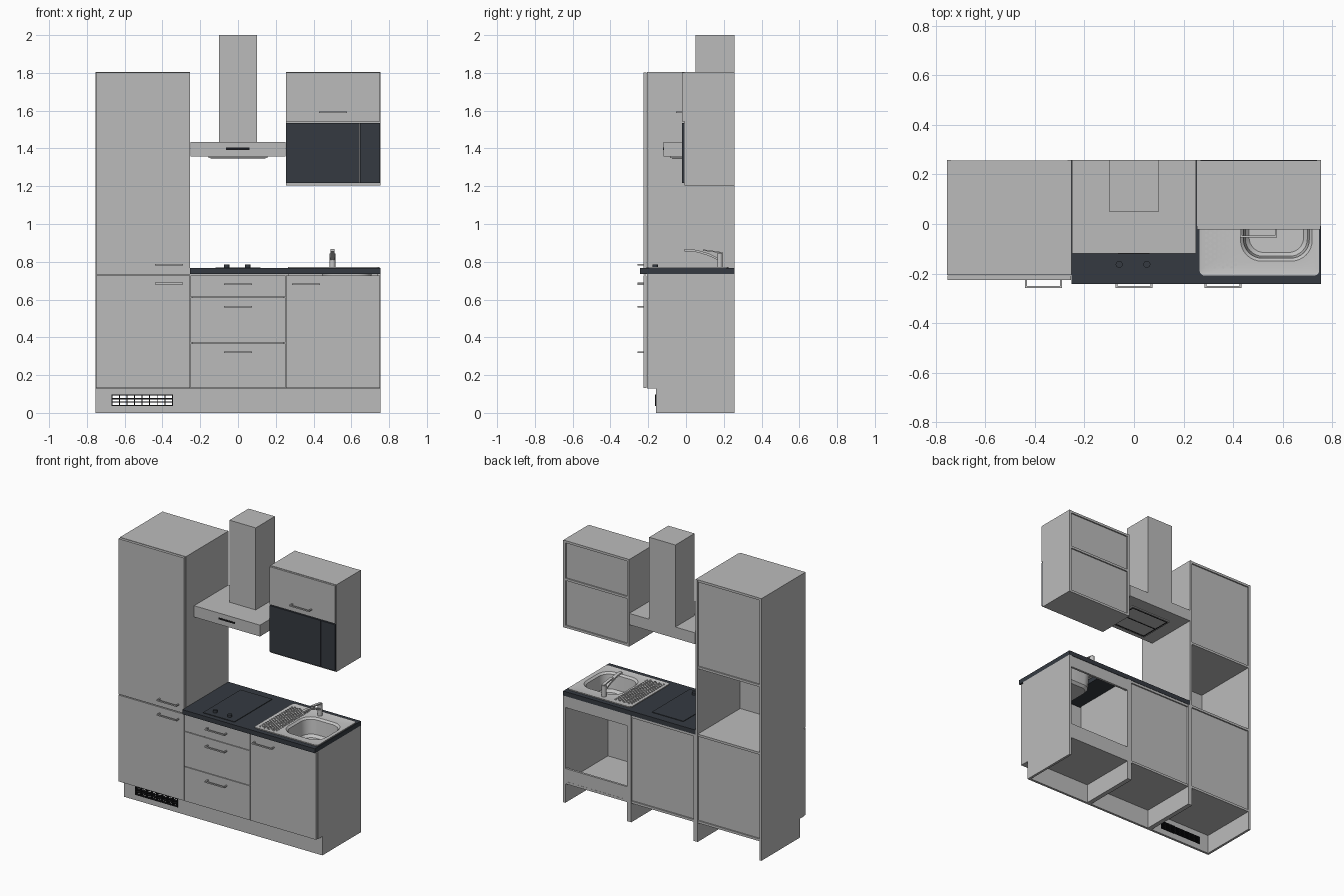
import bpy, bmesh, math
from mathutils import Matrix, Vector

cube = bpy.data.objects.get("Cube")
if cube:
    bpy.data.objects.remove(cube)


def material(name, r, g, b):
    m = bpy.data.materials.new(name)
    m.use_nodes = True
    m.diffuse_color = (r, g, b, 1)
    m.node_tree.nodes["Principled BSDF"].inputs["Base Color"].default_value = (r, g, b, 1)
    return m


GREY = material("cabinet grey", 0.5, 0.5, 0.5)
STEEL = material("steel", 0.56, 0.56, 0.56)
DARK = material("anthracite", 0.035, 0.042, 0.053)
BLACK = material("black", 0.008, 0.008, 0.009)


def finish(name, bm, mat, smooth=False):
    bmesh.ops.recalc_face_normals(bm, faces=bm.faces)
    mesh = bpy.data.meshes.new(name)
    bm.to_mesh(mesh)
    bm.free()
    mesh.materials.append(mat)
    ob = bpy.data.objects.new(name, mesh)
    bpy.context.collection.objects.link(ob)
    if smooth:
        bpy.ops.object.select_all(action="DESELECT")
        ob.select_set(True)
        bpy.context.view_layer.objects.active = ob
        bpy.ops.object.shade_smooth_by_angle(angle=math.radians(35))
    return ob


def boxes(name, mat, *parts):
    """One object made of boxes given as x0, x1, y0, y1, z0, z1."""
    bm = bmesh.new()
    for x0, x1, y0, y1, z0, z1 in parts:
        centre = Matrix.Translation(((x0 + x1) / 2, (y0 + y1) / 2, (z0 + z1) / 2))
        bmesh.ops.create_cube(bm, size=1, matrix=centre @ Matrix.Diagonal((x1 - x0, y1 - y0, z1 - z0, 1)))
    return finish(name, bm, mat)


def cylinders(name, mat, radius, z0, z1, centres, sides=24):
    bm = bmesh.new()
    for x, y in centres:
        bmesh.ops.create_cone(bm, cap_ends=True, segments=sides, radius1=radius, radius2=radius,
                              depth=z1 - z0, matrix=Matrix.Translation((x, y, (z0 + z1) / 2)))
    return finish(name, bm, mat, True)


def ribbon(name, mat, path, x, width, thick):
    """Flat bar following a path of (y, z) points."""
    bm = bmesh.new()
    pts = [(y, z + thick / 2) for y, z in path] + [(y, z - thick / 2) for y, z in reversed(path)]
    face = bm.faces.new([bm.verts.new((x - width / 2, y, z)) for y, z in pts])
    new = bmesh.ops.extrude_face_region(bm, geom=[face])["geom"]
    bmesh.ops.translate(bm, vec=(width, 0, 0), verts=[v for v in new if isinstance(v, bmesh.types.BMVert)])
    return finish(name, bm, mat, True)


W, T = 0.755, 0.016          # half width, board thickness
BACK, FRONT = 0.258, -0.206  # carcass depth
KICK, PLINTH, TOP = 0.13, -0.16, 0.735
SEAM = 0.253


def sides(x0, x1, z1):
    """Side boards with a toe-kick notch."""
    out = []
    for a in (x0, x1 - T):
        out += [(a, a + T, FRONT, BACK, KICK, z1), (a, a + T, PLINTH, BACK, 0, KICK)]
    return out


def board(x0, x1, z, y0=FRONT):
    return (x0 + T, x1 - T, y0, BACK - 0.002, z, z + T)


def panel(x0, x1, z0, z1):
    return (x0 + T, x1 - T, 0.24, 0.247, z0, z1)


# Carcasses, open or panelled at the back
boxes("tall_cabinet", GREY, *sides(-W, -SEAM, 1.805),
      *[board(-W, -SEAM, z) for z in (KICK, 0.726, 1.192, 1.805 - T)],
      panel(-W, -SEAM, KICK, 0.74), panel(-W, -SEAM, 1.195, 1.8))
boxes("drawer_cabinet", GREY, *sides(-SEAM, SEAM, TOP), board(-SEAM, SEAM, KICK),
      board(-SEAM, SEAM, TOP - T), panel(-SEAM, SEAM, KICK, TOP))
boxes("sink_cabinet", GREY, *sides(SEAM, W, TOP), board(SEAM, W, KICK),
      (SEAM, W, 0.24, 0.255, 0.655, TOP), (SEAM, W, 0.24, 0.255, KICK, 0.235))
boxes("wall_cabinet", GREY, (SEAM, SEAM + T, -0.008, BACK, 1.205, 1.805),
      (W - T, W, -0.008, BACK, 1.205, 1.805),
      *[board(SEAM, W, z, -0.008) for z in (1.205, 1.53, 1.805 - T)], panel(SEAM, W, 1.21, 1.8))

# Plinth with a ventilation opening
V0, V1, VB, VT = -0.67, -0.345, 0.04, 0.095
PB = PLINTH + T
boxes("plinth", GREY, (-W, V0, PLINTH, PB, 0, KICK), (V1, W, PLINTH, PB, 0, KICK),
      (V0, V1, PLINTH, PB, 0, VB), (V0, V1, PLINTH, PB, VT, KICK))
bars = [(V0, V1, PLINTH - 0.003, PB, z, z + 0.006) for z in (VB - 0.003, 0.055, 0.072, VT - 0.003)]
bars += [(x, x + 0.005, PLINTH - 0.003, PB, VB, VT)
         for x in [V0 + i * (V1 - V0 - 0.005) / 8 for i in range(9)]]
boxes("vent_grille", BLACK, *bars)


# Doors and drawer fronts
def front(name, x0, x1, z0, z1, y=-0.226, mat=GREY, thick=0.018):
    g = 0.002
    boxes(name, mat, (x0 + g, x1 - g, y, y + thick, z0 + g, z1 - g))


front("tall_upper_door", -W, -SEAM, 0.731, 1.805)
front("tall_lower_door", -W, -SEAM, KICK, 0.729)
front("bottom_drawer", -SEAM, SEAM, KICK, 0.37)
front("middle_drawer", -SEAM, SEAM, 0.37, 0.612)
front("top_drawer", -SEAM, SEAM, 0.612, 0.73)
front("sink_door", SEAM, W, KICK, 0.73)
front("wall_door", SEAM, W, 1.54, 1.805, -0.022, GREY, 0.013)
front("microwave_door", SEAM, 0.645, 1.215, 1.537, -0.022, DARK, 0.013)
front("microwave_controls", 0.645, W, 1.215, 1.537, -0.022, DARK, 0.013)


# Bracket handles
def handle(name, x, z, y=-0.226):
    h, t, reach = 0.075, 0.008, 0.032
    posts = [(x + s * (h - t / 2) - t / 2, x + s * (h - t / 2) + t / 2, y - reach, y, z - t / 2, z + t / 2)
             for s in (-1, 1)]
    boxes(name, STEEL, *posts, (x - h, x + h, y - reach, y - reach + t, z - t / 2, z + t / 2))


handle("tall_upper_handle", -0.365, 0.785)
handle("tall_lower_handle", -0.365, 0.685)
for label, z in (("top", 0.682), ("middle", 0.562), ("bottom", 0.322)):
    handle(label + "_drawer_handle", 0, z)
handle("sink_door_handle", 0.36, 0.682)
handle("wall_door_handle", 0.503, 1.592, -0.022)

# Worktop with a cut-out for the bowl
WZ = 0.766
HX0, HX1, HY0, HY1 = 0.42, 0.73, -0.16, 0.15
boxes("worktop", DARK, (-SEAM, HX0, -0.243, BACK, TOP, WZ), (HX1, W, -0.243, BACK, TOP, WZ),
      (HX0, HX1, -0.243, HY0, TOP, WZ), (HX0, HX1, HY1, BACK, TOP, WZ))

# Hob and its knobs
boxes("hob", DARK, (-0.12, 0.12, -0.21, 0.2, WZ, WZ + 0.004))
cylinders("hob_knobs", DARK, 0.014, WZ, 0.786, [(-0.06, -0.163), (0.052, -0.163)])


# Sink: lofted rounded rectangles
def rounded(bm, x0, x1, y0, y1, r, z, n=8):
    pts = []
    for k, (cx, cy) in enumerate([(x1 - r, y1 - r), (x0 + r, y1 - r), (x0 + r, y0 + r), (x1 - r, y0 + r)]):
        for i in range(n + 1):
            a = math.pi / 2 * (k + i / n)
            pts.append(bm.verts.new((cx + r * math.cos(a), cy + r * math.sin(a), z)))
    return pts


bm = bmesh.new()
SX0, SX1, SY0, SY1 = 0.265, 0.748, -0.208, 0.225
rings = [rounded(bm, SX0, SX1, SY0, SY1, 0.02, WZ), rounded(bm, SX0, SX1, SY0, SY1, 0.02, WZ + 0.006),
         rounded(bm, SX0 + 0.012, SX1 - 0.012, SY0 + 0.012, SY1 - 0.012, 0.018, WZ + 0.003)]
for inset, r, z in ((0, 0.085, 0.769), (0.012, 0.075, 0.757), (0.02, 0.07, 0.66), (0.035, 0.06, 0.643)):
    rings.append(rounded(bm, 0.43 + inset, 0.72 - inset, -0.15 + inset, 0.14 - inset, r, z))
for a, b in zip(rings, rings[1:]):
    for i in range(len(a)):
        j = (i + 1) % len(a)
        bm.faces.new((a[i], a[j], b[j], b[i]))
bm.faces.new(rings[-1])
finish("sink", bm, STEEL, True)
cylinders("sink_drain", STEEL, 0.025, 0.643, 0.646, [(0.575, -0.005)])
dots = [(0.292 + 0.017 * i, -0.175 + 0.0215 * j + 0.01 * (i % 2)) for i in range(8) for j in range(17)]
cylinders("drainer_studs", STEEL, 0.006, 0.768, 0.773, dots, 8)

# Tap
TX, TY = 0.5, 0.178
cylinders("tap_body", STEEL, 0.015, WZ, 0.845, [(TX, TY)])
ribbon("tap_spout", STEEL, [(TY, 0.81), (0.12, 0.838), (0.06, 0.856), (0.02, 0.861), (-0.008, 0.861)],
       TX, 0.022, 0.012)
ribbon("tap_lever", STEEL, [(TY + 0.014, 0.847), (TY - 0.014, 0.852), (0.09, 0.862)], TX, 0.02, 0.007)

# Extractor hood
boxes("hood_canopy", GREY, (-0.251, 0.251, -0.119, BACK, 1.357, 1.435))
boxes("hood_chimney", GREY, (-0.1, 0.1, 0.05, BACK, 1.435, 2.0))
boxes("hood_filter", GREY, (-0.155, 0.155, -0.085, 0.17, 1.35, 1.357))
boxes("hood_control_strip", BLACK, (-0.064, 0.062, -0.121, -0.118, 1.392, 1.404))
boxes("hood_filter_edges", BLACK,
      *[(-0.145, 0.145, y, y + 0.006, 1.348, 1.351) for y in (-0.075, 0.04, 0.155)],
      *[(x, x + 0.006, -0.075, 0.16, 1.348, 1.351) for x in (-0.145, 0.139)])
